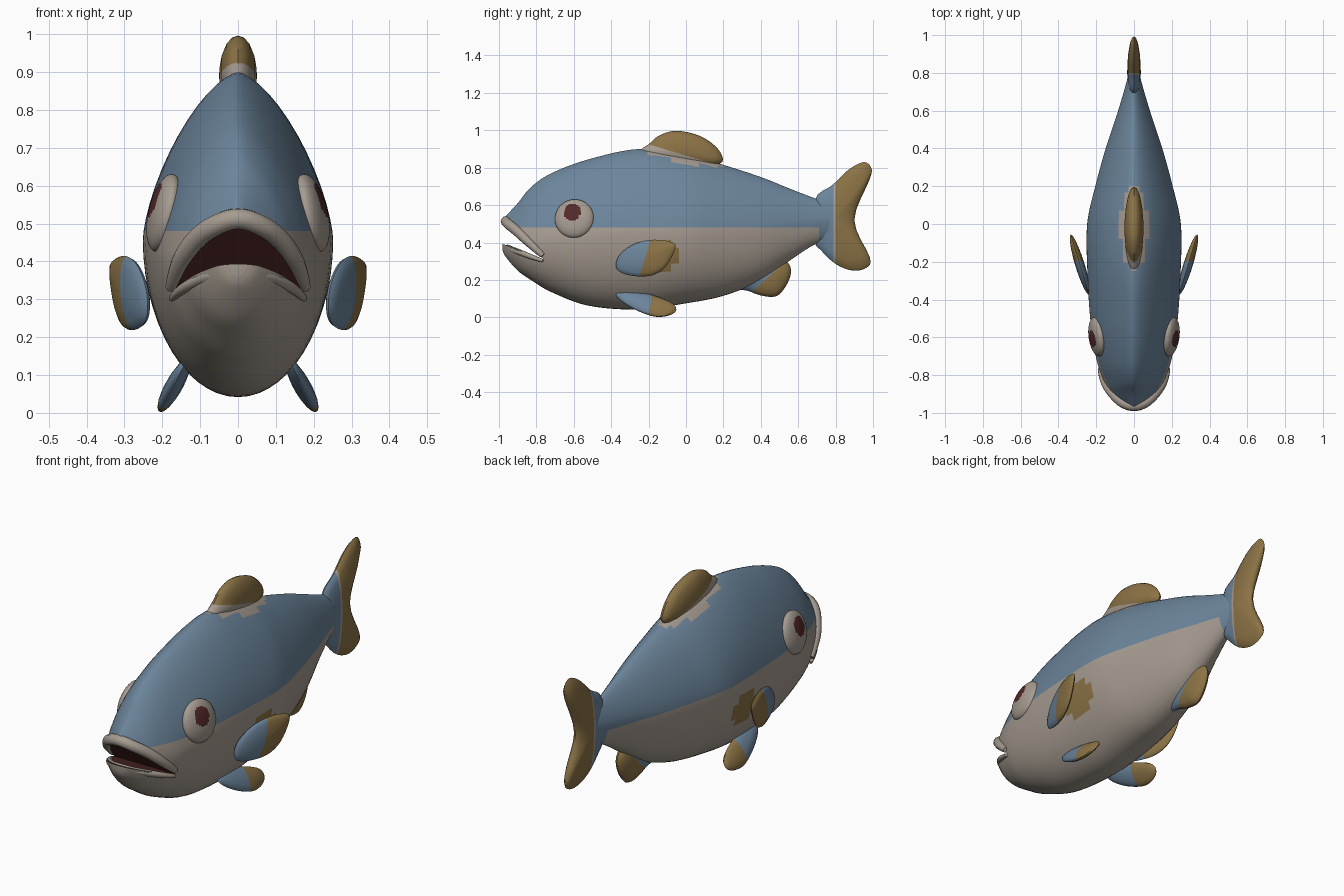
import bpy, bmesh
from math import sin, cos, pi, radians, sqrt
from mathutils import Vector, Matrix

cube = bpy.data.objects.get("Cube")
if cube:
    bpy.data.objects.remove(cube, do_unlink=True)

BLUE, GREY, GOLD, RED = range(4)


def material(name, rgb):
    m = bpy.data.materials.new(name)
    m.use_nodes = True
    m.diffuse_color = (*rgb, 1)
    shader = next(n for n in m.node_tree.nodes if n.type == "BSDF_PRINCIPLED")
    shader.inputs["Base Color"].default_value = (*rgb, 1)
    shader.inputs["Roughness"].default_value = 0.8
    return m


palette = [material("scale_blue", (0.15, 0.235, 0.33)),
           material("belly_grey", (0.38, 0.33, 0.28)),
           material("fin_gold", (0.26, 0.17, 0.06)),
           material("dark_red", (0.09, 0.022, 0.022))]


def add_mesh(name, mesh):
    ob = bpy.data.objects.new(name, mesh)
    bpy.context.scene.collection.objects.link(ob)
    return ob


def finish(name, bm):
    bmesh.ops.recalc_face_normals(bm, faces=bm.faces)
    mesh = bpy.data.meshes.new(name)
    bm.to_mesh(mesh)
    bm.free()
    for m in palette:
        mesh.materials.append(m)
    return add_mesh(name, mesh)


def baked(ob):
    """Replace an object by its evaluated mesh."""
    deps = bpy.context.evaluated_depsgraph_get()
    mesh = bpy.data.meshes.new_from_object(ob.evaluated_get(deps))
    name = ob.name
    bpy.data.objects.remove(ob, do_unlink=True)
    return add_mesh(name, mesh)


def spline(points, steps, closed=False):
    """Smooth curve through points of any dimension."""
    pts = [Vector(p) for p in points]
    n = len(pts)
    at = lambda i: pts[i % n] if closed else pts[max(0, min(n - 1, i))]
    out = []
    for i in range(n if closed else n - 1):
        a, b, c, d = (at(i + k) for k in (-1, 0, 1, 2))
        for s in range(steps):
            t = s / steps
            out.append(b + (c - a) * (t / 2) + (a * 2 - b * 5 + c * 4 - d) * (t * t / 2)
                       + (b * 3 - a - c * 3 + d) * (t ** 3 / 2))
    return out if closed else out + [pts[-1]]


def bisect(bm, point, normal):
    bmesh.ops.bisect_plane(bm, geom=bm.verts[:] + bm.edges[:] + bm.faces[:],
                           plane_co=point, plane_no=normal, dist=1e-5)


def bridge(bm, rings):
    for a, b in zip(rings, rings[1:]):
        n = len(a)
        for i in range(n):
            bm.faces.new((a[i], a[(i + 1) % n], b[(i + 1) % n], b[i]))


# Body: lofted sections (y, top, bottom, half width, height of widest point)
stations = [(-0.982, 0.52, 0.36, 0.025, 0.42), (-0.965, 0.54, 0.325, 0.065, 0.42),
            (-0.9, 0.61, 0.25, 0.125, 0.41), (-0.83, 0.695, 0.20, 0.16, 0.41),
            (-0.72, 0.77, 0.135, 0.198, 0.41), (-0.52, 0.845, 0.062, 0.23, 0.43),
            (-0.25, 0.9, 0.042, 0.247, 0.45), (0, 0.87, 0.075, 0.248, 0.46),
            (0.2, 0.815, 0.115, 0.205, 0.47), (0.4, 0.75, 0.195, 0.15, 0.48),
            (0.55, 0.69, 0.3, 0.1, 0.5), (0.68, 0.64, 0.385, 0.06, 0.51),
            (0.78, 0.61, 0.42, 0.032, 0.52)]
SIDES = 56
bm = bmesh.new()
rings = []
for y, top, bottom, width, mid in spline(stations, 6):
    ring = []
    for k in range(SIDES):
        c, s = cos(2 * pi * k / SIDES), sin(2 * pi * k / SIDES)
        e, height = (1.33, top - mid) if s > 0 else (1, mid - bottom)
        x = width * abs(c) ** e * (1 if c > 0 else -1)
        z = mid + height * abs(s) ** e * (1 if s > 0 else -1)
        ring.append(bm.verts.new((x, y, z)))
    rings.append(ring)
bridge(bm, rings)
bm.faces.new(rings[0])
bm.faces.new(rings[-1])
bisect(bm, (0, 0, 0.48), (0, 0, 1))
bisect(bm, (0, 0.71, 0), (0, 1, 0))
for f in bm.faces:
    x, y, z = f.calc_center_median()
    f.material_index = GREY if z < 0.48 and y < 0.71 else BLUE
    if z > 0.6 and (x / 0.075) ** 2 + ((y + 0.02) / 0.215) ** 2 < 1:
        f.material_index = GREY
    if ((y + 0.15) / 0.1) ** 2 + ((z - 0.32) / 0.09) ** 2 < 1:
        f.material_index = GOLD
body = finish("body", bm)

# Open mouth: wedge cut with dark inner faces
bm = bmesh.new()
wedge = [(-1.1, 0.616), (-0.76, 0.31), (-1.1, 0.437)]
sides = [[bm.verts.new((x, y, z)) for y, z in wedge] for x in (-0.4, 0.4)]
bridge(bm, sides)
for s in sides:
    bm.faces.new(s)
for f in bm.faces:
    f.material_index = RED
cutter = finish("mouth_cutter", bm)
cutter.hide_render = True
mod = body.modifiers.new("mouth", "BOOLEAN")
mod.operation, mod.solver, mod.object = "DIFFERENCE", "EXACT", cutter
body = baked(body)
bpy.data.objects.remove(cutter, do_unlink=True)


# Lips: tapered tubes along the mouth edges
def lip(name, half, radius):
    path = [(-x, y, z) for x, y, z in half[:0:-1]] + half
    pts = spline(path, 5)
    curve = bpy.data.curves.new(name, "CURVE")
    curve.dimensions = "3D"
    curve.bevel_depth, curve.bevel_resolution = radius, 3
    curve.use_fill_caps = True
    line = curve.splines.new("POLY")
    line.points.add(len(pts) - 1)
    for i, (p, co) in enumerate(zip(line.points, pts)):
        p.co = (*co, 1)
        p.radius = 1 - 0.5 * abs(2 * i / (len(pts) - 1) - 1) ** 4
    curve.materials.append(palette[GREY])
    return baked(add_mesh(name, curve))


lip("upper_lip", [(0, -0.963, 0.513), (0.06, -0.945, 0.495), (0.11, -0.9, 0.458),
                  (0.152, -0.84, 0.4), (0.178, -0.765, 0.33)], 0.028)
lip("lower_lip", [(0, -0.953, 0.373), (0.06, -0.938, 0.366), (0.11, -0.89, 0.348),
                  (0.15, -0.83, 0.325), (0.175, -0.765, 0.302)], 0.016)


# Fins: lens-shaped solids from a side outline, cut into colour zones
def fin(name, outline, centre, half, zones, base=BLUE, lean=lambda y, z: 0, side=1):
    bm = bmesh.new()
    edge = spline(outline, 4, closed=True)
    mid = Vector(centre)

    def vert(p, off):
        return bm.verts.new((side * (lean(p.x, p.y) + off), p.x, p.y))

    levels = [(s, d) for s, d in ((0.2, -1), (0.5, -1), (0.8, -1), (0.95, -1), (1, 0),
                                  (0.95, 1), (0.8, 1), (0.5, 1), (0.2, 1))]
    rings = [[vert(mid + (p - mid) * s, d * half * sqrt(1 - s * s)) for p in edge]
             for s, d in levels]
    bridge(bm, rings)
    for ring, d in ((rings[0], -1), (rings[-1], 1)):
        tip = vert(mid, d * half)
        for i in range(len(ring)):
            bm.faces.new((ring[i - 1], ring[i], tip))
    for f in bm.faces:
        f.material_index = base
    for point, normal, index in zones:
        point, normal = Vector((0, *point)), Vector((0, *normal))
        bisect(bm, point, normal)
        for f in bm.faces:
            if (f.calc_center_median() - point).dot(normal) > 0:
                f.material_index = index
    return finish(name, bm)


fin("dorsal_fin", [(-0.25, 0.885), (-0.2, 0.925), (-0.15, 0.968), (-0.07, 0.996),
                   (0.03, 0.985), (0.12, 0.945), (0.185, 0.88), (0.18, 0.82),
                   (0, 0.8), (-0.2, 0.84)], (-0.02, 0.89), 0.05,
    [((-0.2, 0.925), (0.3, 1), GOLD)], base=GREY)
fin("tail_fin", [(0.69, 0.41), (0.72, 0.36), (0.8, 0.285), (0.89, 0.25), (0.965, 0.265),
                 (0.983, 0.32), (0.9, 0.52), (0.983, 0.74), (0.99, 0.8), (0.95, 0.83),
                 (0.87, 0.79), (0.78, 0.705), (0.69, 0.63)], (0.8, 0.52), 0.036,
    [((0.788, 0.5), (1, 0), GREY), ((0.8, 0.5), (1, 0), GOLD)])
fin("anal_fin", [(0.25, 0.16), (0.33, 0.142), (0.4, 0.117), (0.48, 0.112), (0.53, 0.16),
                 (0.56, 0.23), (0.55, 0.285), (0.49, 0.32), (0.35, 0.24)], (0.43, 0.21), 0.04,
    [((0.36, 0.14), (0.15, -0.16), GOLD)])

for label, side in (("left", 1), ("right", -1)):
    fin(label + "_pectoral_fin", [(-0.375, 0.28), (-0.35, 0.34), (-0.27, 0.395), (-0.17, 0.415),
                                  (-0.07, 0.4), (-0.06, 0.36), (-0.11, 0.27), (-0.18, 0.225),
                                  (-0.27, 0.22), (-0.35, 0.24)], (-0.22, 0.315), 0.026,
        [((-0.22, 0.315), (1, -0.3), GOLD)],
        lean=lambda y, z: 0.24 + 0.3 * (y + 0.37), side=side)
    fin(label + "_pelvic_fin", [(-0.375, 0.13), (-0.33, 0.145), (-0.2, 0.125), (-0.08, 0.08),
                                (-0.052, 0.04), (-0.09, 0.01), (-0.17, 0.004), (-0.27, 0.04),
                                (-0.35, 0.09)], (-0.21, 0.07), 0.026,
        [((-0.19, 0.07), (1, -0.15), GOLD)],
        lean=lambda y, z: 0.205 - 0.5 * z, side=side)

    # Eye: flattened ball with an iris painted around an offset point
    bm = bmesh.new()
    bmesh.ops.create_uvsphere(bm, u_segments=48, v_segments=32, radius=0.105)
    for f in bm.faces:
        c = f.calc_center_median()
        spot = (c.y + 0.008) ** 2 + (c.z - 0.028) ** 2 < 0.046 ** 2
        f.material_index = RED if spot and c.x > 0 else GREY
    bm.transform(Matrix.Scale(side, 4, (1, 0, 0)) @ Matrix.Translation((0.195, -0.597, 0.528))
                 @ Matrix.Rotation(radians(-8), 4, "Z") @ Matrix.Rotation(radians(-13), 4, "Y")
                 @ Matrix.Scale(0.38, 4, (1, 0, 0)))
    finish(label + "_eye", bm)

# Smooth shading with sharp creases
bpy.ops.object.select_all(action="DESELECT")
for ob in bpy.context.scene.objects:
    if ob.type == "MESH":
        ob.select_set(True)
        bpy.context.view_layer.objects.active = ob
bpy.ops.object.shade_smooth_by_angle(angle=radians(45))
